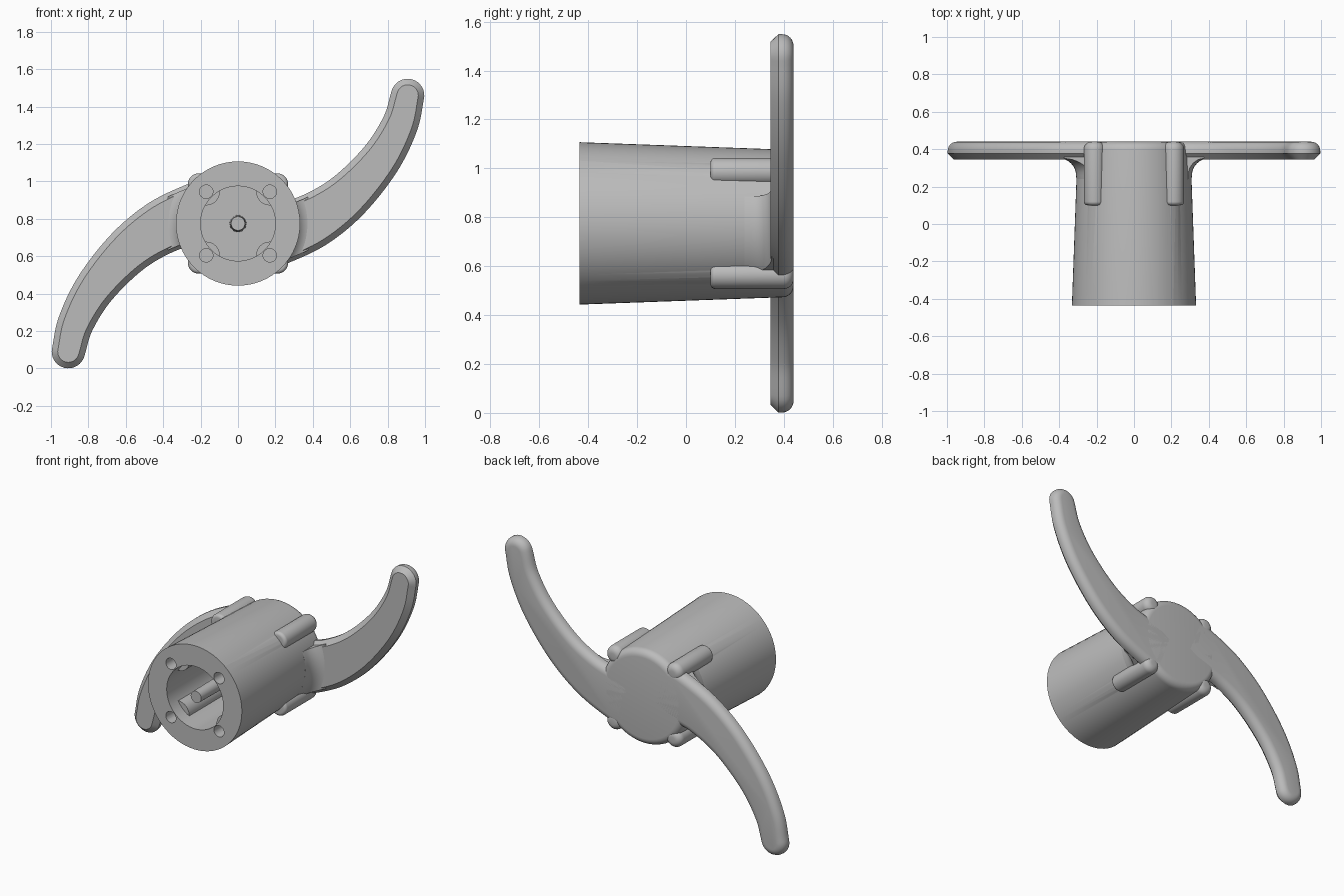
import bpy, bmesh, math
from mathutils import Vector, Matrix

if "Cube" in bpy.data.objects:
    bpy.data.objects.remove(bpy.data.objects["Cube"])

MID = 0.775          # height of the hub axis
BACK = 0.44          # flat back plane
FRONT = -0.435

plastic = bpy.data.materials.new("grey plastic")
plastic.use_nodes = True
grey = (0.5, 0.5, 0.5, 1)
plastic.diffuse_color = grey
plastic.node_tree.nodes["Principled BSDF"].inputs["Base Color"].default_value = grey


def finish(name, bm):
    bmesh.ops.remove_doubles(bm, verts=bm.verts, dist=1e-5)
    bmesh.ops.recalc_face_normals(bm, faces=bm.faces)
    mesh = bpy.data.meshes.new(name)
    bm.to_mesh(mesh)
    bm.free()
    mesh.materials.append(plastic)
    obj = bpy.data.objects.new(name, mesh)
    bpy.context.collection.objects.link(obj)
    return obj


def loft(name, rings, closed=False):
    """Skin a list of equal rings; cap the ends unless the rings form a loop."""
    bm = bmesh.new()
    loops = [[bm.verts.new(p) for p in ring] for ring in rings]
    n = len(loops[0])
    pairs = list(zip(loops, loops[1:]))
    if closed:
        pairs.append((loops[-1], loops[0]))
    for a, b in pairs:
        for i in range(n):
            j = (i + 1) % n
            bm.faces.new((a[i], a[j], b[j], b[i]))
    if not closed:
        bm.faces.new(loops[0])
        bm.faces.new(loops[-1])
    return finish(name, bm)


def lathe(name, profile, x=0, z=MID, sides=64, closed=False):
    """Turn (radius, y) points around an axis along y."""
    rings = []
    for r, y in profile:
        rings.append([(x + r * math.cos(t), y, z + r * math.sin(t))
                      for t in (math.tau * i / sides for i in range(sides))])
    return loft(name, rings, closed)


def arc(r, y, radius, steps=6):
    """Quarter round running from the side (r, y - radius) to the end (r - radius, y)."""
    return [(r - radius + radius * math.cos(t), y - radius + radius * math.sin(t))
            for t in (math.pi / 2 * i / steps for i in range(steps + 1))]


def boolean(obj, tool, operation):
    mod = obj.modifiers.new(operation.lower(), "BOOLEAN")
    mod.operation, mod.object, mod.solver = operation, tool, "EXACT"
    with bpy.context.temp_override(object=obj, active_object=obj):
        bpy.ops.object.modifier_apply(modifier=mod.name)
    bpy.data.objects.remove(tool)


def smooth(obj):
    bpy.ops.object.select_all(action="DESELECT")
    obj.select_set(True)
    bpy.context.view_layer.objects.active = obj
    bpy.ops.object.shade_smooth_by_angle(angle=math.radians(30))


# Hollow tapered hub with a centre pin
pin = [(0.0, FRONT + 0.01), (0.037, FRONT + 0.01), (0.045, 0.34)]
shell = [(0.2, 0.34), (0.2, FRONT), (0.332, FRONT)] + arc(0.302, BACK, 0.045)
tiny = 1e-6
hub = lathe("hub", [(max(r, tiny), y) for r, y in pin + shell + [(0, BACK)]])

# Screw posts inside the hub, then their holes
corners = [(sx, sz) for sx in (-1, 1) for sz in (-1, 1)]
for sx, sz in corners:
    post = lathe("post", [(0.073, FRONT + 0.08), (0.073, 0.38)],
                 sx * 0.17, MID + sz * 0.17, 32)
    boolean(hub, post, "UNION")
for sx, sz in corners:
    hole = lathe("hole", [(0.036, FRONT - 0.1), (0.036, 0.1)],
                 sx * 0.17, MID + sz * 0.17, 32)
    boolean(hub, hole, "DIFFERENCE")
smooth(hub)

# Rounded outer lugs at the back of the hub
for sx, sz in corners:
    name = ("upper" if sz > 0 else "lower") + ("_left" if sx > 0 else "_right") + "_lug"
    front_end = [(r, 0.2 - y) for r, y in reversed(arc(0.057, 0.1, 0.02))]
    lug = lathe(name, front_end + arc(0.057, BACK, 0.04),
                sx * 0.211, MID + sz * 0.211, 32)
    smooth(lug)

# Arm spine: x, z, half width
SPINE = [(0.12, 0.68, 0.152), (0.21, 0.715, 0.162), (0.40, 0.79, 0.147),
         (0.585, 0.92, 0.128), (0.76, 1.115, 0.11), (0.866, 1.305, 0.097),
         (0.907, 1.46, 0.089)]


def spline(points, steps=8):
    p = [Vector(q) for q in points]
    p = [2 * p[0] - p[1]] + p + [2 * p[-1] - p[-2]]
    out = []
    for a, b, c, d in zip(p, p[1:], p[2:], p[3:]):
        for i in range(steps):
            t = i / steps
            out.append(0.5 * (2 * b + (c - a) * t + (2 * a - 5 * b + 4 * c - d) * t * t
                              + (3 * b - a - 3 * c + d) * t ** 3))
    return out + [p[-2]]


path = spline(SPINE)


def outline(y, inset):
    """Arm contour at depth y: one edge, round tip, other edge."""
    left, right = [], []
    for i, q in enumerate(path):
        d = path[min(i + 1, len(path) - 1)] - path[max(i - 1, 0)]
        along = Vector((d.x, 0, d.y)).normalized()
        side = Vector((-along.z, 0, along.x))
        centre, w = Vector((q.x, y, q.y)), q.z - inset
        left.append(centre + side * w)
        right.append(centre - side * w)
    tip = [centre + w * (side * math.cos(t) + along * math.sin(t))
           for t in (math.pi * k / 16 for k in range(1, 16))]
    return left + tip + right[::-1]


def half_turn(obj):
    pivot = Matrix.Translation((0, 0, MID))
    obj.data.transform(pivot @ Matrix.Rotation(math.pi, 4, "Y") @ pivot.inverted())


# Two curved arms, chamfered in front and rounded behind, with root fillets
layers = [(0.345, 0.032), (0.378, 0)] + [(y, -r) for r, y in arc(0, BACK, 0.048)]
for turned, label in ((False, "left"), (True, "right")):
    arm = loft(label + "_arm", [outline(y, inset) for y, inset in layers])

    flare = [(0.22, 0.24), (0.308, 0.24)]
    flare += [(0.40 - 0.09 * math.cos(t), 0.26 + 0.09 * math.sin(t))
              for t in (math.pi / 2 * k / 8 for k in range(9))]
    fillet = lathe(label + "_arm_fillet", flare + [(0.40, 0.37), (0.22, 0.37)], closed=True)
    mask = loft("mask", [outline(0.2, 0.02), outline(0.36, 0.02)])
    boolean(fillet, mask, "INTERSECT")

    for obj in (arm, fillet):
        if turned:
            half_turn(obj)
        smooth(obj)
